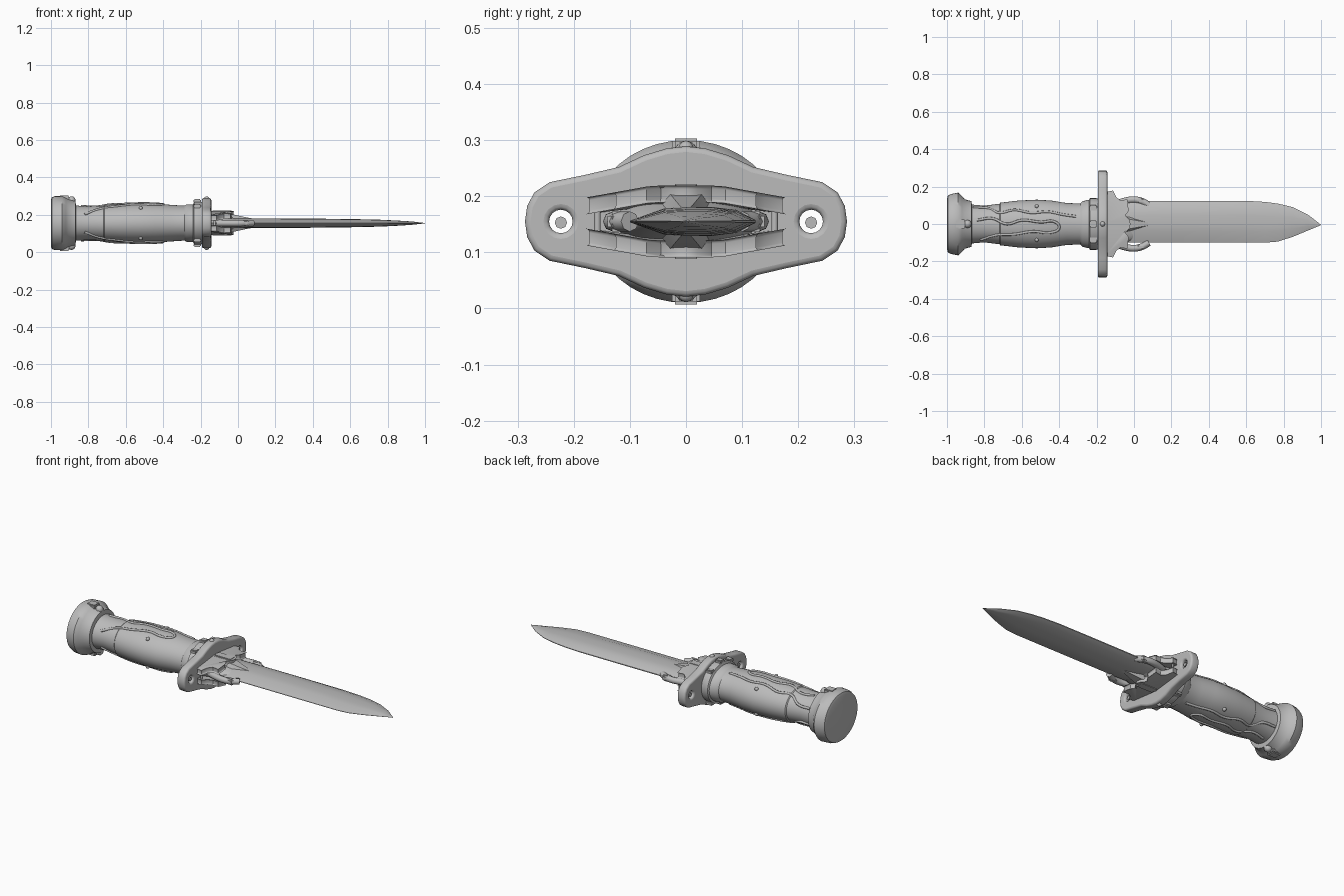
import bpy, bmesh, math
from mathutils import Vector

if "Cube" in bpy.data.objects:
    bpy.data.objects.remove(bpy.data.objects["Cube"])

MID = 0.155  # height of the long axis
steel = bpy.data.materials.new("grey_steel")
steel.use_nodes = True
steel.diffuse_color = (0.5, 0.5, 0.5, 1)
steel.node_tree.nodes["Principled BSDF"].inputs["Base Color"].default_value = (0.5, 0.5, 0.5, 1)


def finish(ob, angle=35):
    ob.data.materials.clear()
    ob.data.materials.append(steel)
    bpy.ops.object.select_all(action='DESELECT')
    ob.select_set(True)
    bpy.context.view_layer.objects.active = ob
    if ob.type == 'CURVE':
        bpy.ops.object.convert(target='MESH')
    bpy.ops.object.shade_smooth_by_angle(angle=math.radians(angle))
    return ob


def from_bmesh(name, bm, angle=35):
    bmesh.ops.recalc_face_normals(bm, faces=bm.faces)
    mesh = bpy.data.meshes.new(name)
    bm.to_mesh(mesh)
    bm.free()
    ob = bpy.data.objects.new(name, mesh)
    bpy.context.collection.objects.link(ob)
    return finish(ob, angle)


def loft(name, rings, angle=35):
    """Skin a row of equal point rings and cap both ends."""
    bm = bmesh.new()
    loops = [[bm.verts.new(p) for p in ring] for ring in rings]
    n = len(loops[0])
    for a, b in zip(loops, loops[1:]):
        for i in range(n):
            j = (i + 1) % n
            bm.faces.new((a[i], a[j], b[j], b[i]))
    bm.faces.new(loops[0])
    bm.faces.new(loops[-1])
    return from_bmesh(name, bm, angle)


def oval_loft(name, stations, n=40):
    return loft(name, [[(x, ry * math.cos(t * math.tau / n), MID + rz * math.sin(t * math.tau / n))
                        for t in range(n)] for x, ry, rz in stations])


def plate(name, outline, thickness, bevel, holes=(), location=(0, 0, 0), upright=False):
    """Filled flat outline with round holes and softened rims."""
    cu = bpy.data.curves.new(name, 'CURVE')
    cu.dimensions, cu.fill_mode = '2D', 'BOTH'
    cu.extrude, cu.bevel_depth, cu.bevel_resolution = thickness / 2 - bevel, bevel, 2
    cu.offset = -bevel
    rings = [outline] + [[(cx + r * math.cos(k * math.tau / 16), cy + r * math.sin(k * math.tau / 16))
                          for k in range(16)] for cx, cy, r in holes]
    for ring in rings:
        sp = cu.splines.new('POLY')
        sp.points.add(len(ring) - 1)
        for p, (u, v) in zip(sp.points, ring):
            p.co = (u, v, 0, 1)
        sp.use_cyclic_u = True
    ob = bpy.data.objects.new(name, cu)
    ob.location = location
    if upright:
        ob.rotation_euler = (math.pi / 2, 0, math.pi / 2)
    bpy.context.collection.objects.link(ob)
    return finish(ob)


def tube(name, points, radius):
    cu = bpy.data.curves.new(name, 'CURVE')
    cu.dimensions = '3D'
    cu.bevel_depth, cu.bevel_resolution, cu.resolution_u = radius, 2, 6
    cu.use_fill_caps = True
    sp = cu.splines.new('BEZIER')
    sp.bezier_points.add(len(points) - 1)
    for bp, p in zip(sp.bezier_points, points):
        bp.co = p
        bp.handle_left_type = bp.handle_right_type = 'AUTO'
    ob = bpy.data.objects.new(name, cu)
    bpy.context.collection.objects.link(ob)
    return finish(ob, 60)


def box(name, centre, size, bevel=0.005):
    bm = bmesh.new()
    bmesh.ops.create_cube(bm, size=1)
    for v in bm.verts:
        v.co = Vector(centre) + Vector(a * b for a, b in zip(v.co, size))
    bmesh.ops.bevel(bm, geom=bm.edges[:], offset=bevel, segments=2, affect='EDGES')
    return from_bmesh(name, bm)


def stud(name, centre, radius):
    bm = bmesh.new()
    bmesh.ops.create_icosphere(bm, subdivisions=2, radius=radius)
    bmesh.ops.translate(bm, verts=bm.verts, vec=centre)
    return from_bmesh(name, bm)


# Pommel
oval_loft("pommel", [(-1.0, .135, .125), (-.995, .152, .138), (-.98, .16, .144), (-.94, .168, .145),
                     (-.92, .15, .136), (-.905, .132, .128), (-.87, .122, .118), (-.865, .1, .09)])

# Grip
GRIP = [(-.88, .105, .095), (-.8, .098, .09), (-.72, .108, .093), (-.715, .114, .097),
        (-.62, .125, .103), (-.52, .13, .106), (-.44, .125, .104), (-.36, .112, .098),
        (-.3, .11, .094), (-.22, .115, .092), (-.17, .115, .092)]
oval_loft("grip", GRIP)
oval_loft("grip_collar", [(-.29, .108, .09), (-.275, .122, .1), (-.24, .13, .1), (-.235, .138, .114),
                          (-.2, .138, .114), (-.18, .13, .11)])


def on_grip(x, y, side):
    """Point on the grip surface above or below a place in plan."""
    for (x0, a0, b0), (x1, a1, b1) in zip(GRIP, GRIP[1:]):
        if x0 <= x <= x1:
            f = (x - x0) / (x1 - x0)
            ry, rz = a0 + f * (a1 - a0), b0 + f * (b1 - b0)
            return (x, y, MID + side * rz * math.sqrt(max(0, 1 - (y / ry) ** 2)))


VINES = [[(-.86, .09), (-.78, .085), (-.72, .06), (-.64, .075), (-.55, .06), (-.46, .065), (-.38, .05), (-.31, .04)],
         [(-.84, .02), (-.76, .03), (-.68, .0), (-.6, .02), (-.5, .01), (-.42, .01), (-.4, -.02),
          (-.44, -.045), (-.54, -.04), (-.64, -.055), (-.74, -.06), (-.82, -.085)]]
for side, word in ((1, "upper"), (-1, "lower")):
    for k, vine in enumerate(VINES):
        tube(f"{word}_grip_vine_{k + 1}", [on_grip(x, y, side) for x, y in vine], .007)
    for y in (.095, -.085):
        stud(f"{word}_grip_rivet", on_grip(-.52, y, side), .011)
    # Pommel clip and collar lugs
    box(f"{word}_pommel_clip", (-.93, 0, MID + side * .135), (.055, .05, .026))
    stud(f"{word}_pommel_boss", (-.89, 0, MID + side * .122), .022)
    for y in (-.085, 0, .085):
        h = .118 if y == 0 else .092
        box(f"{word}_collar_lug", (-.217, y, MID + side * h), (.04, .035, .02))

# Cross guard with an eye at each end
quarter = [(.287, 0), (.283, .028), (.27, .052), (.243, .07), (.18, .083), (.12, .097), (.075, .118), (.035, .13)]
top_half = quarter + [(0, .134)] + [(-y, z) for y, z in reversed(quarter)]
outline = top_half + [(y, -z) for y, z in reversed(top_half[1:-1])]
plate("guard", outline, .05, .01, [(.223, 0, .021), (-.223, 0, .021)], (-.168, 0, MID), True)
for s in (1, -1):
    tube("guard_eye_pin", [(-.185, s * .223, MID - .002), (-.15, s * .223, MID - .002)], .011)
    stud("guard_top_stud", (-.168, 0, MID + s * .13), .014)

# Socket: two shaped cheeks, side pins and a core around the blade root
cheek = [(-.15, 0), (-.15, .165), (-.115, .172), (-.1, .14), (-.075, .12), (-.04, .125),
         (-.035, .07), (-.055, .045), (-.03, .02), (-.025, 0)]
cheek += [(x, -y) for x, y in reversed(cheek[1:-1])]
for side, word in ((1, "upper"), (-1, "lower")):
    ob = plate(f"{word}_socket_cheek", cheek, .03, .006, (), (0, 0, MID + side * .049))
    # Cheeks bow towards the middle line
    for v in ob.data.vertices:
        v.co.z -= side * .9 * max(0, abs(v.co.y) - .06) * .2
    box(f"{word}_socket_crest", (-.085, 0, MID + side * .058), (.11, .05, .018))
    # Pointed tongue lying on the blade
    loft(f"{word}_blade_tongue", [[(x, -w, MID), (x, -w * .5, MID + side * h), (x, w * .5, MID + side * h), (x, w, MID)]
                                  for x, w, h in ((-.08, .07, .055), (-.02, .05, .045), (.05, .025, .03), (.11, .006, .02))])
for s, word in ((1, "left"), (-1, "right")):
    tube(f"{word}_socket_pin", [(-.125, s * .158, MID - .045), (-.125, s * .158, MID + .045)], .006)
    tube(f"{word}_blade_claw", [(-.12, s * .1, MID), (-.06, s * .12, MID), (0, s * .13, MID),
                                (.045, s * .12, MID), (.08, s * .1, MID)], .018)
    box(f"{word}_claw_knuckle", (.035, s * .125, MID), (.05, .03, .036), .008)
oval_loft("socket_core", [(-.15, .13, .05), (-.09, .115, .045), (-.04, .1, .032), (0, .08, .022)], 24)

# Blade: x, front edge, back edge, half thickness
BLADE = [(-.1, -.1, .12, .026), (.1, -.1, .123, .026), (.35, -.1, .124, .025), (.6, -.1, .124, .022),
         (.7, -.1, .118, .02), (.77, -.094, .109, .018), (.85, -.068, .09, .014),
         (.93, -.035, .05, .009), (1.0, -.006, -.004, .001)]


def blade_ring(x, lo, hi, t):
    c, w = (lo + hi) / 2, (hi - lo) / 2
    half = [(-1, .06), (-.45, .9), (-.1, 1), (.3, 1), (.7, .8), (1, .1)]
    return [(x, c + w * u, MID + t * v) for u, v in half] + [(x, c + w * u, MID - t * v) for u, v in reversed(half)]


loft("blade", [blade_ring(*s) for s in BLADE], 25)
